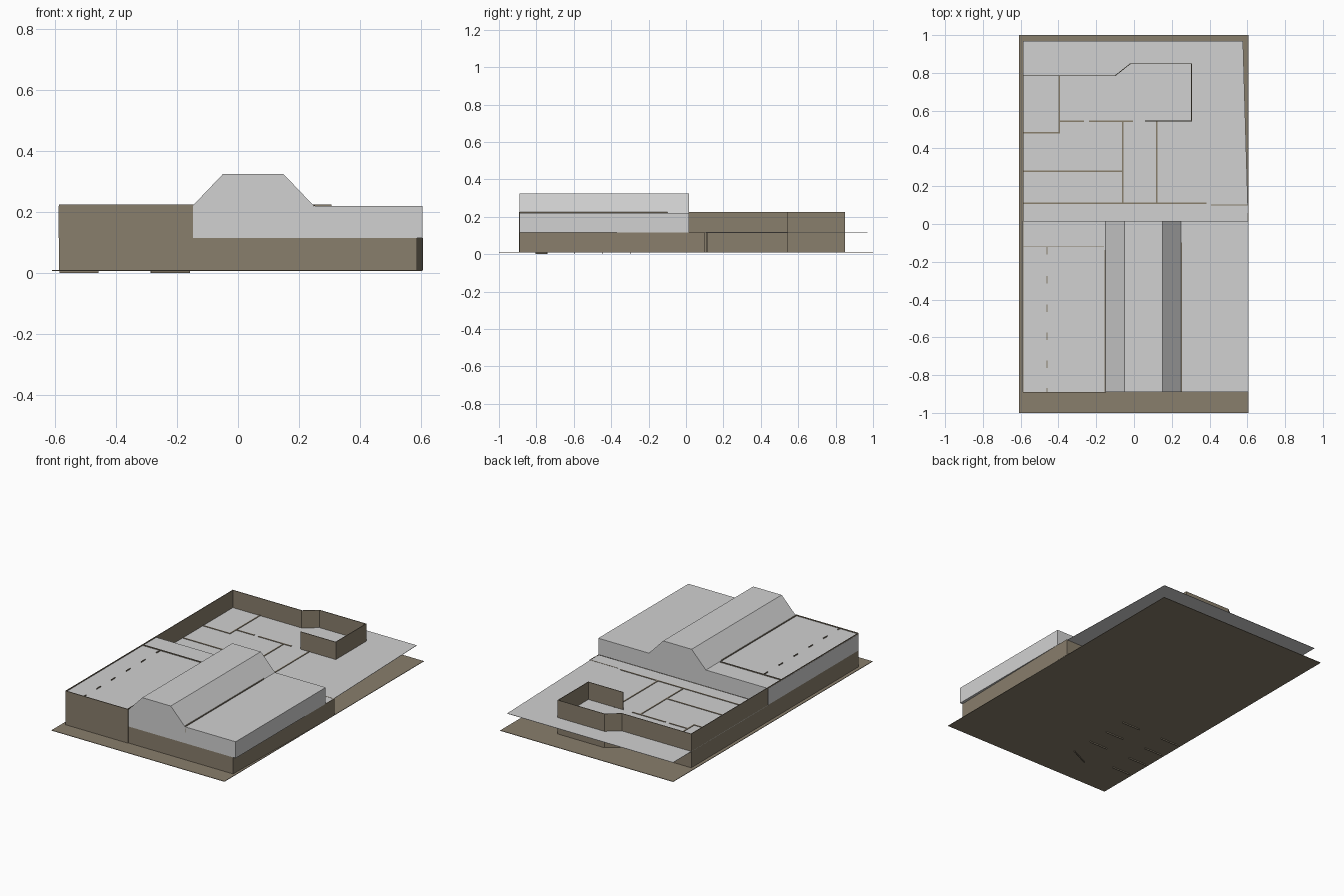
import bpy, bmesh, math
from mathutils import Vector

if "Cube" in bpy.data.objects:
    bpy.data.objects.remove(bpy.data.objects["Cube"])


def material(name, rgb):
    m = bpy.data.materials.new(name)
    m.diffuse_color = (*rgb, 1)
    m.use_nodes = True
    m.node_tree.nodes["Principled BSDF"].inputs["Base Color"].default_value = m.diffuse_color
    return m


BROWN = material("brown_wall", (0.25, 0.21, 0.15))
GREY = material("light_grey_roof", (0.64, 0.64, 0.64))

FLOOR, LOW, TALL = 0.01, 0.118, 0.226


def finish(name, bm, mat):
    bmesh.ops.recalc_face_normals(bm, faces=bm.faces)
    me = bpy.data.meshes.new(name)
    bm.to_mesh(me)
    bm.free()
    me.materials.append(mat)
    ob = bpy.data.objects.new(name, me)
    bpy.context.collection.objects.link(ob)


def prism(name, points, offset, mat):
    """Polygon pushed along an offset vector into a closed solid."""
    bm = bmesh.new()
    face = bm.faces.new([bm.verts.new(p) for p in points])
    out = bmesh.ops.extrude_face_region(bm, geom=[face], use_keep_orig=True)
    moved = [v for v in out["geom"] if isinstance(v, bmesh.types.BMVert)]
    bmesh.ops.translate(bm, verts=moved, vec=offset)
    finish(name, bm, mat)


def wall(name, path, top, bottom=FLOOR, t=0.004):
    """Thin upright panels along a path of (x, y) points."""
    for i, (a, b) in enumerate(zip(path, path[1:])):
        a, b = Vector(a), Vector(b)
        d = (b - a).normalized()
        n = Vector((-d.y, d.x)) * t / 2
        a, b = a - d * t / 2, b + d * t / 2
        quad = [(*p, bottom) for p in (a + n, b + n, b - n, a - n)]
        prism(f"{name}_{i + 1}", quad, (0, 0, top - bottom), BROWN)


# Ground slab
prism("ground_slab", [(-.61, -1, .008), (.605, -1, .008), (.605, 1, .008), (-.61, 1, .008)],
      (0, 0, .003), BROWN)

# Thin ceiling over the rear half
prism("rear_ceiling", [(-.588, .015, .113), (.605, .015, .113), (.577, .97, .113), (-.588, .97, .113)],
      (0, 0, .002), GREY)

# Front roof block with the raised ridge, extruded front to back
profile = [(-.589, .116), (.606, .116), (.606, .22), (.25, .22),
           (.15, .325), (-.05, .325), (-.15, .22), (-.589, .22)]
prism("front_roof", [(x, -.889, z) for x, z in profile], (0, .904, 0), GREY)

# Tall outer walls
wall("outer_wall", [(-.15, -.891), (-.586, -.891), (-.586, .785), (-.1, .785),
                    (-.02, .848), (.305, .848), (.305, .545), (.06, .545)], TALL)

# Low front and right walls
wall("low_wall", [(-.15, -.887), (.586, -.887), (.605, .1), (.41, .1)], .116)

# Tall partitions under the front roof
wall("hall_left_wall", [(-.153, -.887), (-.153, -.14)], TALL)
wall("hall_right_wall", [(.251, -.887), (.251, -.1)], TALL)
wall("stall_end_wall", [(-.584, -.12), (-.16, -.12)], TALL)

# Low partitions of the rear rooms
rooms = [((-.584, .11), (.38, .11)), ((-.584, .28), (-.06, .28)),
         ((-.06, .11), (-.06, .545)), ((.12, .11), (.12, .545)),
         ((-.395, .545), (-.27, .545)), ((-.235, .545), (-.01, .545)),
         ((-.584, .483), (-.395, .483), (-.395, .783))]
for i, path in enumerate(rooms):
    wall(f"room_wall_{i + 1}", path, LOW, t=.008)

# Stall dividers reaching below the floor, and short piers between the doors
for i, y in enumerate((-.295, -.445, -.595, -.742)):
    wall(f"left_divider_{i + 1}", [(-.584, y), (-.46, y)], .113, 0)
    wall(f"right_divider_{i + 1}", [(-.285, y - (.06 if i == 3 else 0)), (-.16, y)], .113, 0)
    wall(f"door_pier_{i + 1}", [(-.46, y - .018), (-.46, y + .018)], TALL)
wall("door_pier_rear", [(-.46, -.16), (-.46, -.12)], TALL)
wall("door_pier_front", [(-.46, -.887), (-.46, -.87)], TALL)
